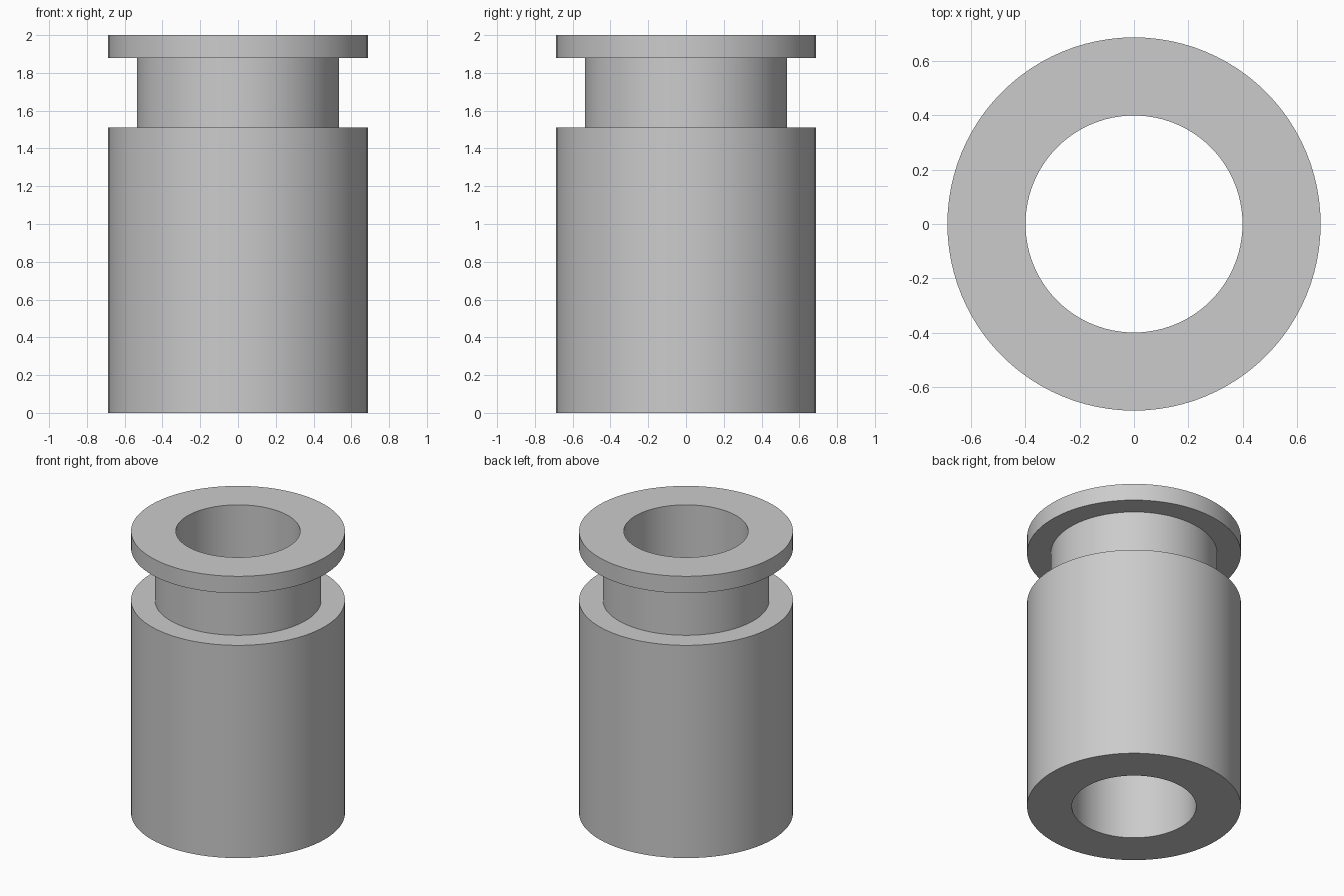
import bpy, bmesh, math

if "Cube" in bpy.data.objects:
    bpy.data.objects.remove(bpy.data.objects["Cube"])

SEGMENTS = 96
OUTER, NECK, BORE = 0.688, 0.535, 0.40

# Closed radius/height profile: body, recessed neck, top flange, straight bore
profile = [
    (BORE, 0.0), (OUTER, 0.0), (OUTER, 1.51), (NECK, 1.51),
    (NECK, 1.88), (OUTER, 1.88), (OUTER, 2.0), (BORE, 2.0),
]

# Revolve the profile around z
bm = bmesh.new()
rings = []
for i in range(SEGMENTS):
    a = 2 * math.pi * i / SEGMENTS
    rings.append([bm.verts.new((r * math.cos(a), r * math.sin(a), z)) for r, z in profile])
for i in range(SEGMENTS):
    cur, nxt = rings[i], rings[(i + 1) % SEGMENTS]
    for j in range(len(profile)):
        k = (j + 1) % len(profile)
        bm.faces.new((cur[j], nxt[j], nxt[k], cur[k]))
bmesh.ops.recalc_face_normals(bm, faces=bm.faces)

mesh = bpy.data.meshes.new("grooved_bushing")
bm.to_mesh(mesh)
bm.free()

bushing = bpy.data.objects.new("grooved_bushing", mesh)
bpy.context.collection.objects.link(bushing)

# Plain grey finish
grey = bpy.data.materials.new("light_grey")
grey.diffuse_color = (0.6, 0.6, 0.6, 1.0)
grey.use_nodes = True
grey.node_tree.nodes["Principled BSDF"].inputs["Base Color"].default_value = grey.diffuse_color
mesh.materials.append(grey)

# Smooth round walls, crisp rims
bpy.context.view_layer.objects.active = bushing
bushing.select_set(True)
bpy.ops.object.shade_smooth_by_angle(angle=math.radians(30))
